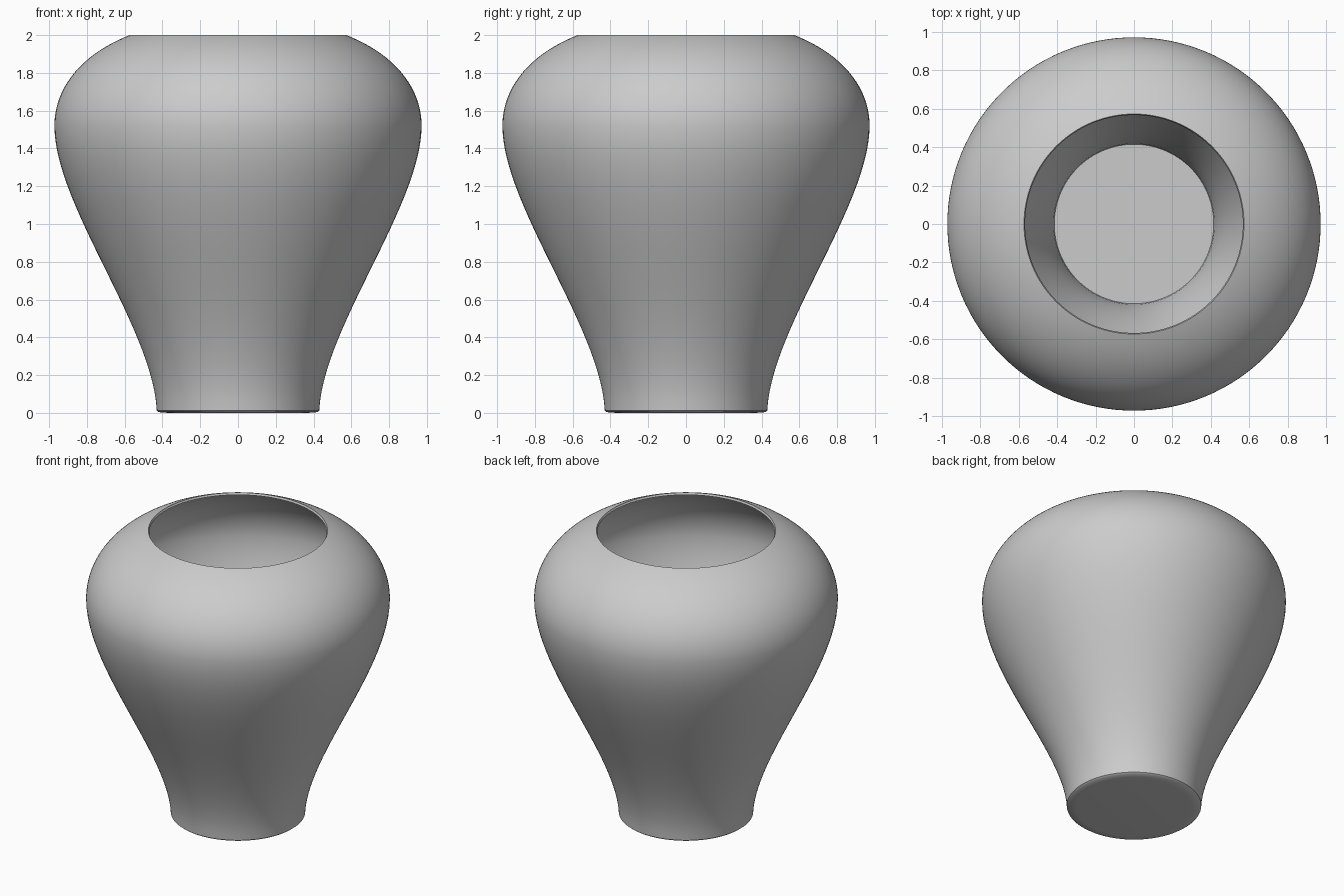
import bpy, bmesh
from math import tau, radians
from mathutils import Vector
from mathutils.geometry import interpolate_bezier

cube = bpy.data.objects.get("Cube")
if cube:
    bpy.data.objects.remove(cube, do_unlink=True)

SEGMENTS = 128
STEPS = 28
THICKNESS = 0.015

# Grey clay
clay = bpy.data.materials.new("grey_clay")
clay.use_nodes = True
colour = (0.6, 0.6, 0.6, 1)
clay.diffuse_color = colour
clay.node_tree.nodes["Principled BSDF"].inputs["Base Color"].default_value = colour


def curve(*points):
    """Bezier curve through (radius, height) control points."""
    return interpolate_bezier(*[Vector(p) for p in points], STEPS)


# Outer wall: flaring body, then rounded shoulder up to the open rim
body = curve((0.43, 0.012), (0.45, 0.45), (0.972, 1.1), (0.972, 1.52))
shoulder = curve((0.972, 1.52), (0.972, 1.72), (0.83, 1.9), (0.573, 2.0))
outer = body + shoulder[1:]

# Inner wall: the outer wall moved in by the thickness
inner = []
for i, point in enumerate(outer):
    along = (outer[min(i + 1, len(outer) - 1)] - outer[max(i - 1, 0)]).normalized()
    inner.append(point + THICKNESS * Vector((-along.y, along.x)))

# Whole section from the underside, over the rim, to the inside floor
foot = [Vector((0, 0)), Vector((0.37, 0)), Vector((0.42, 0.004))]
floor = [Vector((0, inner[0].y))]
profile = foot + outer + inner[::-1] + floor

bm = bmesh.new()
verts = [bm.verts.new((p.x, 0, p.y)) for p in profile]
edges = [bm.edges.new(pair) for pair in zip(verts, verts[1:])]
bmesh.ops.spin(bm, geom=verts + edges, cent=(0, 0, 0), axis=(0, 0, 1),
               angle=tau, steps=SEGMENTS, use_merge=True)
bmesh.ops.remove_doubles(bm, verts=bm.verts, dist=0.0005)
bmesh.ops.recalc_face_normals(bm, faces=bm.faces)

mesh = bpy.data.meshes.new("vase_body")
bm.to_mesh(mesh)
bm.free()
mesh.materials.append(clay)
vase = bpy.data.objects.new("vase_body", mesh)
bpy.context.collection.objects.link(vase)

bpy.ops.object.select_all(action="DESELECT")
vase.select_set(True)
bpy.context.view_layer.objects.active = vase
bpy.ops.object.shade_smooth_by_angle(angle=radians(35))
